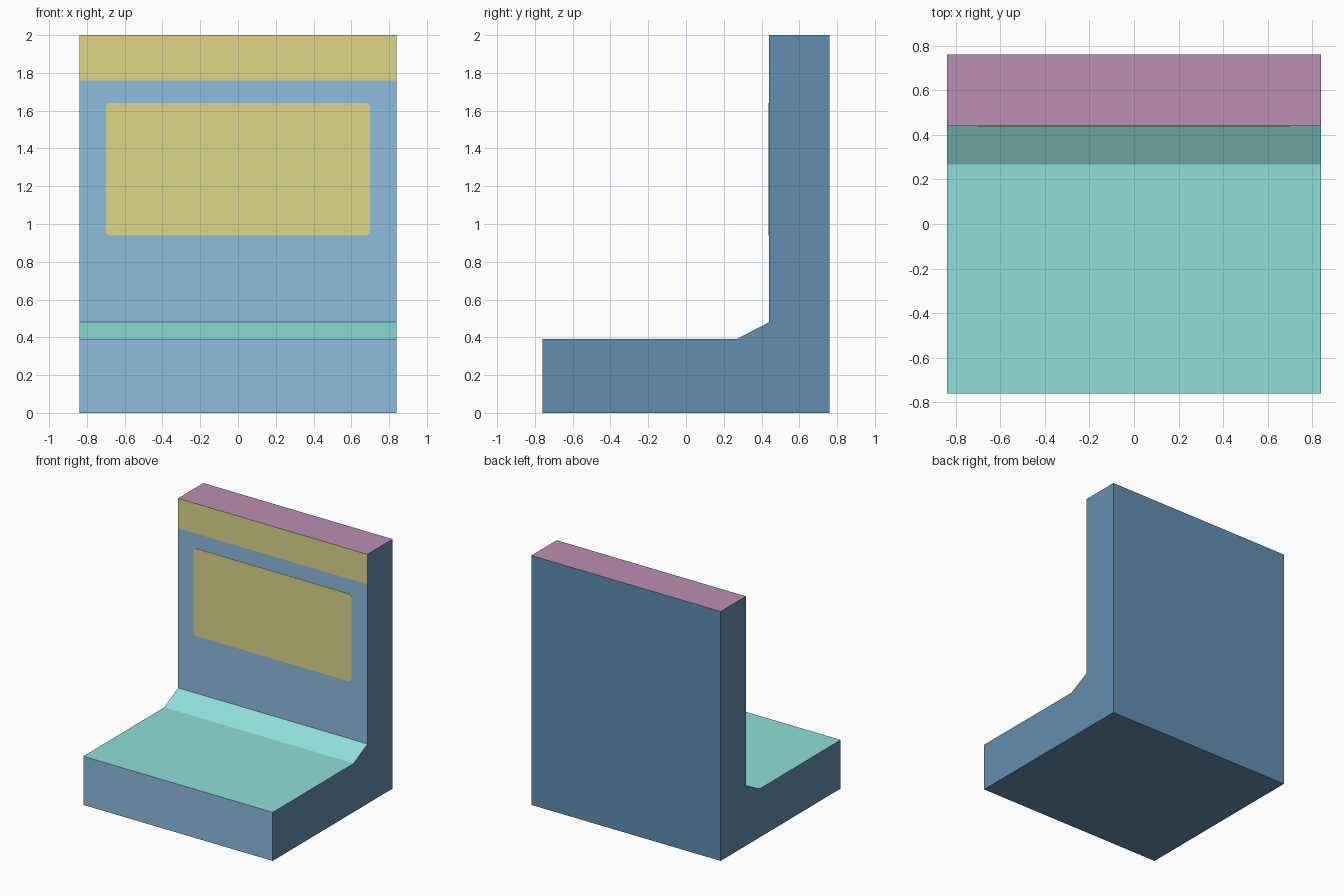
import bpy, bmesh

if "Cube" in bpy.data.objects:
    bpy.data.objects.remove(bpy.data.objects["Cube"])


def linear(c):
    c /= 255
    return c / 12.92 if c <= 0.04045 else ((c + 0.055) / 1.055) ** 2.4


def material(name, rgb):
    m = bpy.data.materials.new(name)
    m.diffuse_color = (*[linear(c) for c in rgb], 1)
    m.use_nodes = True
    m.node_tree.nodes["Principled BSDF"].inputs["Base Color"].default_value = m.diffuse_color
    return m


light_blue = material("light blue", (143, 188, 222))
dark_blue = material("dark blue", (98, 142, 177))
teal = material("teal", (143, 223, 218))
yellow = material("yellow", (222, 214, 137))
purple = material("purple", (187, 143, 179))


def prism(name, points, offset, mats, band_z=None):
    """Extrude a flat polygon along an offset vector."""
    bm = bmesh.new()
    face = bm.faces.new([bm.verts.new(p) for p in points])
    ext = bmesh.ops.extrude_face_region(bm, geom=[face], use_keep_orig=True)
    verts = [g for g in ext["geom"] if isinstance(g, bmesh.types.BMVert)]
    bmesh.ops.translate(bm, verts=verts, vec=offset)
    bmesh.ops.recalc_face_normals(bm, faces=bm.faces)
    if band_z:  # cut the backrest front for the coloured band
        front = [f for f in bm.faces if f.normal.y < -0.9 and f.calc_center_median().y > 0]
        edges = {e for f in front for e in f.edges}
        bmesh.ops.bisect_plane(bm, geom=front + list(edges) + list({v for f in front for v in f.verts}),
                               plane_co=(0, 0, band_z), plane_no=(0, 0, 1))
    mesh = bpy.data.meshes.new(name)
    bm.normal_update()
    bm.to_mesh(mesh)
    bm.free()
    for m in mats:
        mesh.materials.append(m)
    obj = bpy.data.objects.new(name, mesh)
    bpy.context.collection.objects.link(obj)
    return obj


# Seat body: side profile swept across the width
profile = [(-0.76, 0), (0.76, 0), (0.76, 2), (0.44, 2),
           (0.44, 0.48), (0.267, 0.39), (-0.76, 0.39)]
body = prism("seat_body", [(-0.84, y, z) for y, z in profile], (1.68, 0, 0),
             [dark_blue, light_blue, teal, yellow, purple], band_z=1.76)
for p in body.data.polygons:
    if p.normal.z > 0.5:
        p.material_index = 4 if p.center.z > 1.5 else 2
    elif p.normal.y < -0.9:
        p.material_index = 3 if p.center.z > 1.76 else 1

# Backrest panel: thin plate with clipped corners
w, lo, hi, c = 0.70, 0.94, 1.64, 0.015
outline = [(-w + c, lo), (w - c, lo), (w, lo + c), (w, hi - c),
           (w - c, hi), (-w + c, hi), (-w, hi - c), (-w, lo + c)]
prism("backrest_panel", [(x, 0.441, z) for x, z in outline], (0, -0.004, 0), [yellow])
